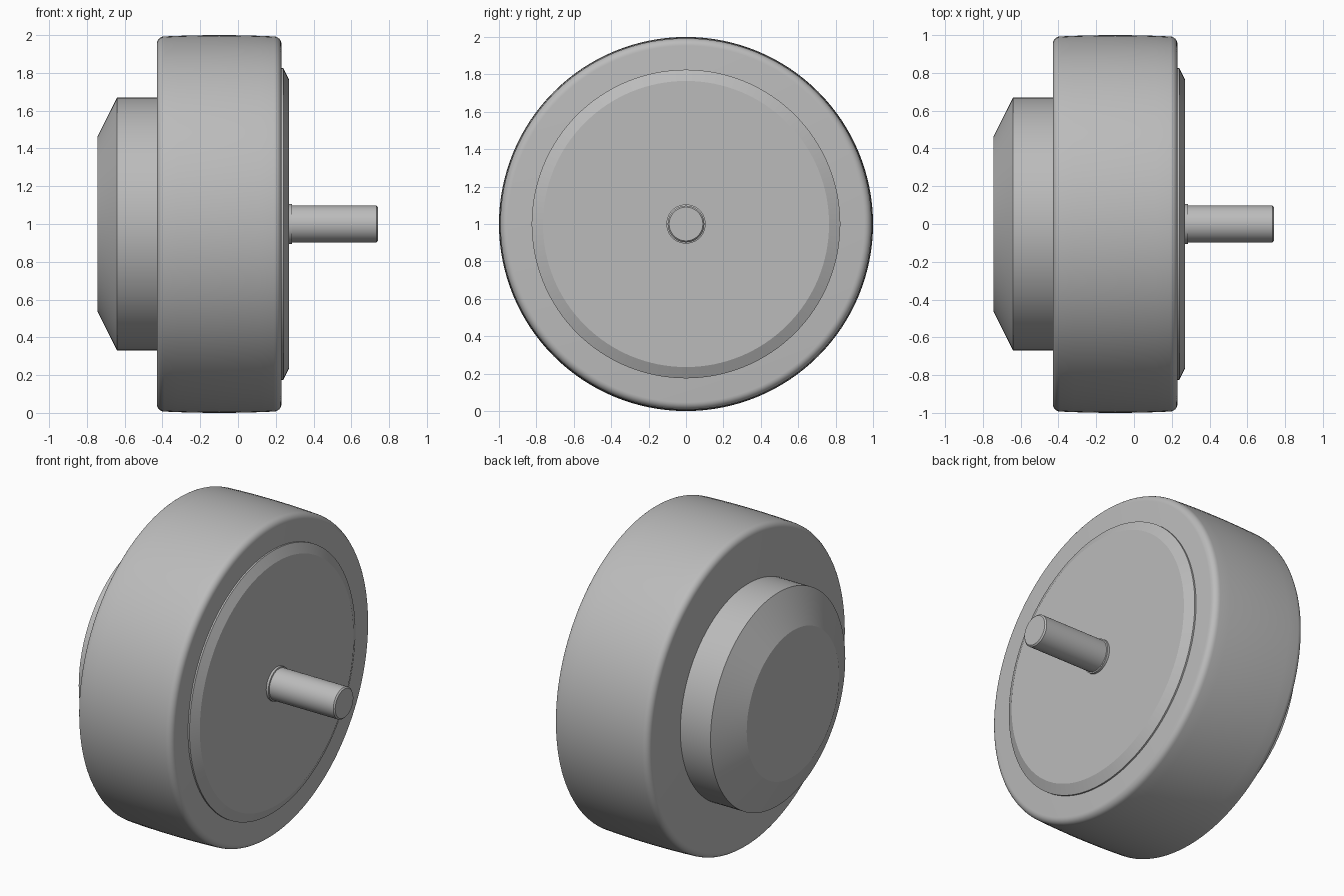
import bpy, bmesh, math

if "Cube" in bpy.data.objects:
    bpy.data.objects.remove(bpy.data.objects["Cube"])

grey = bpy.data.materials.new("grey")
grey.diffuse_color = (0.5, 0.5, 0.5, 1)
grey.use_nodes = True
grey.node_tree.nodes["Principled BSDF"].inputs["Base Color"].default_value = grey.diffuse_color


def lathe(name, profile, steps=128, angle=20):
    """Spin (x, radius) points around the wheel axis; end points close on the axis."""
    bm = bmesh.new()
    verts = [bm.verts.new((x, 0, r)) for x, r in profile]
    edges = [bm.edges.new(pair) for pair in zip(verts, verts[1:])]
    bmesh.ops.spin(bm, geom=verts + edges, cent=(0, 0, 0), axis=(1, 0, 0),
                   angle=math.tau, steps=steps)
    bmesh.ops.remove_doubles(bm, verts=bm.verts, dist=1e-5)
    bmesh.ops.recalc_face_normals(bm, faces=bm.faces)
    mesh = bpy.data.meshes.new(name)
    bm.to_mesh(mesh)
    bm.free()
    mesh.materials.append(grey)
    obj = bpy.data.objects.new(name, mesh)
    obj.location.z = 1
    bpy.context.collection.objects.link(obj)
    bpy.ops.object.select_all(action='DESELECT')
    obj.select_set(True)
    bpy.context.view_layer.objects.active = obj
    bpy.ops.object.shade_smooth_by_angle(angle=math.radians(angle))


def corner(x, r, size, side):
    """Quarter-round from the flat side face (side = -1 or 1) to the tread."""
    pts = []
    for i in range(7):
        a = math.pi / 2 * i / 6
        pts.append((x + side * size * (math.cos(a) - 1), r + size * (math.sin(a) - 1)))
    return pts


# Tyre: rounded shoulders and a slightly crowned tread
left, right, mid = -0.43, 0.23, -0.10
crown = [(mid + 0.29 * t, 1 - 0.007 * t * t) for t in (-0.75, -0.5, -0.25, 0, 0.25, 0.5, 0.75)]
tyre = ([(left, 0)] + corner(left, 0.993, 0.04, -1) + crown
        + corner(right, 0.993, 0.04, 1)[::-1] + [(right, 0)])
lathe("tyre", tyre, angle=30)

# Hub on the back with a conical shoulder
lathe("hub", [(-0.42, 0), (-0.42, 0.67), (-0.64, 0.67), (-0.745, 0.46), (-0.745, 0)])

# Cover plate with a bevelled rim
lathe("cover_plate", [(0.22, 0), (0.22, 0.825), (0.24, 0.825), (0.27, 0.765), (0.27, 0)])

# Axle with a small collar at the base and a chamfered tip
lathe("axle", [(0.26, 0), (0.26, 0.105), (0.285, 0.105), (0.287, 0.098),
               (0.732, 0.098), (0.74, 0.09), (0.74, 0)], steps=48)
